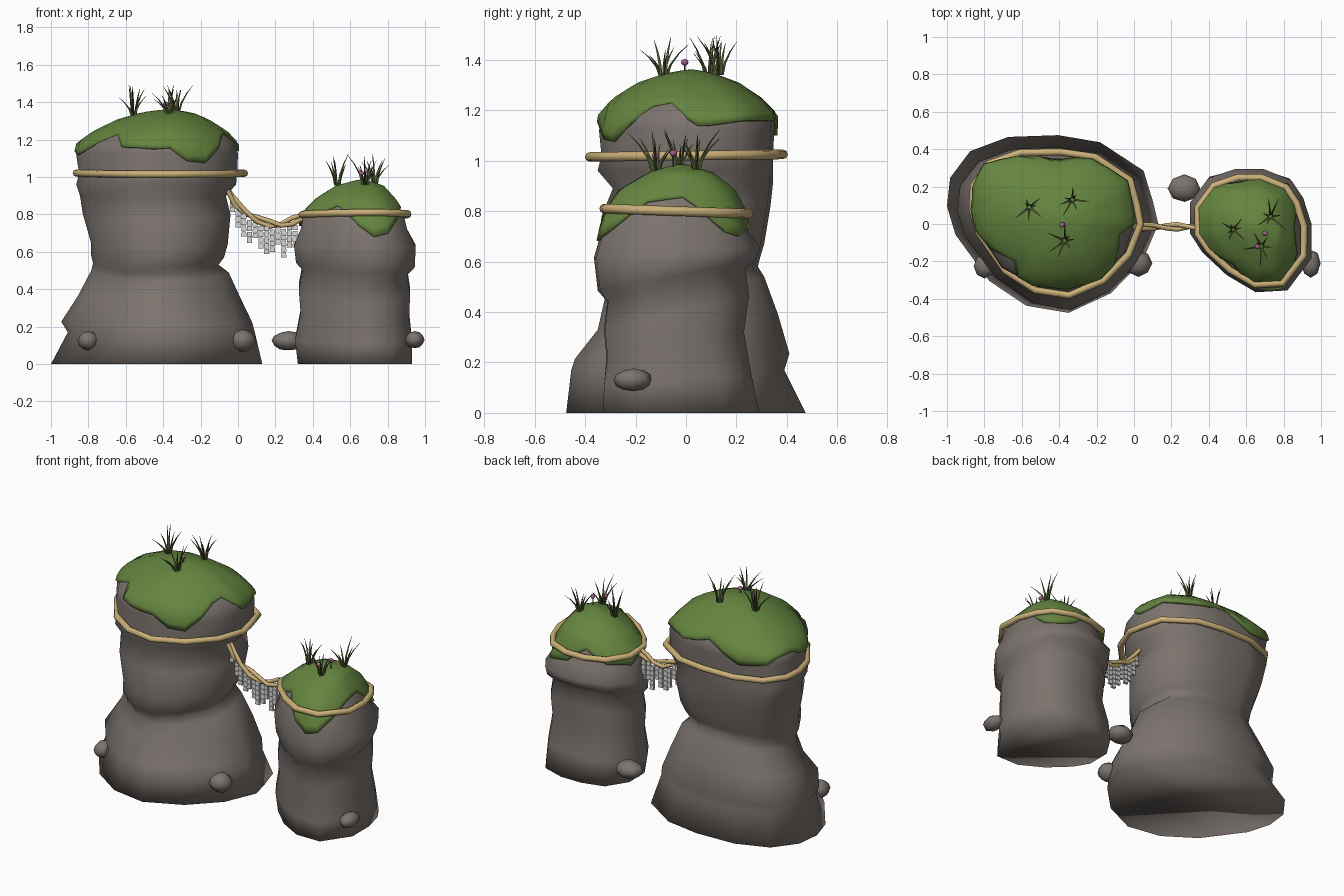
import bpy, bmesh, math, random
from mathutils import Vector

if "Cube" in bpy.data.objects:
    bpy.data.objects.remove(bpy.data.objects["Cube"])

random.seed(4)


def material(name, rgb):
    m = bpy.data.materials.new(name)
    m.diffuse_color = (*rgb, 1)
    m.use_nodes = True
    m.node_tree.nodes["Principled BSDF"].inputs["Base Color"].default_value = m.diffuse_color
    return m


STONE = material("stone grey", (0.20, 0.172, 0.155))
MOSS = material("moss green", (0.13, 0.235, 0.05))
ROPE = material("rope tan", (0.60, 0.44, 0.19))
PLATE = material("pale grey", (0.66, 0.66, 0.66))
BLADE = material("grass olive", (0.08, 0.105, 0.033))
PETAL = material("flower pink", (0.38, 0.11, 0.25))


def finish(bm, name, mat, smooth=True):
    bmesh.ops.remove_doubles(bm, verts=bm.verts, dist=0.0003)
    bmesh.ops.recalc_face_normals(bm, faces=bm.faces)
    mesh = bpy.data.meshes.new(name)
    bm.to_mesh(mesh)
    bm.free()
    mesh.materials.append(mat)
    for p in mesh.polygons:
        p.use_smooth = smooth
    ob = bpy.data.objects.new(name, mesh)
    bpy.context.collection.objects.link(ob)
    return ob


def loft(rows, name, mat, bottom=False):
    bm = bmesh.new()
    vs = [[bm.verts.new(p) for p in row] for row in rows]
    n = len(rows[0])
    for a, b in zip(vs, vs[1:]):
        for i in range(n):
            j = (i + 1) % n
            bm.faces.new((a[i], a[j], b[j], b[i]))
    if bottom:
        bm.faces.new(vs[0][::-1])
    return finish(bm, name, mat)


def place(outline_pt, ring, grow=0.0):
    # ring = z, x min, x max, y min, y max, tilt along y, boxiness
    u, v = outline_pt
    z, x0, x1, y0, y1, tilt, box = ring
    k = 1 + box * min(abs(u), abs(v))
    u, v = (max(-1, min(1, c * k)) for c in (u, v))
    return Vector(((x0 + x1) / 2 + u * ((x1 - x0) / 2 + grow),
                   (y0 + y1) / 2 + v * ((y1 - y0) / 2 + grow), z + tilt * v))


def ring_at(profile, z):
    for a, b in zip(profile, profile[1:]):
        if z <= b[0]:
            t = (z - a[0]) / (b[0] - a[0])
            return [p + (q - p) * t for p, q in zip(a, b)]
    return profile[-1]


def subdivide(pts):
    out = []
    for a, b in zip(pts, pts[1:] + pts[:1]):
        out += [a, tuple((p + q) / 2 for p, q in zip(a, b))]
    return out


def moss_cap(profile, outline, edges, name):
    # Dome that follows the rock down to a ragged lower edge
    top, rows = profile[-1][0], []
    for k in range(13):
        t = (k / 12) ** 1.6
        row = []
        for uv, e in zip(subdivide(outline), edges):
            z = top + (e - top) * t
            p = place(uv, ring_at(profile, z), 0.014 if k else 0)
            p.z += 0.012 * (1 - t)
            row.append(p)
        rows.append(row)
    sol = loft(rows, name, MOSS).modifiers.new("thickness", 'SOLIDIFY')
    sol.thickness = 0.02
    sol.offset = -1


def tube(points, radius, name, mat, cyclic=False):
    cu = bpy.data.curves.new(name, 'CURVE')
    cu.dimensions = '3D'
    cu.bevel_depth = radius
    cu.bevel_resolution = 2
    cu.use_fill_caps = True
    sp = cu.splines.new('POLY')
    sp.points.add(len(points) - 1)
    for p, co in zip(sp.points, points):
        p.co = (*co, 1)
    sp.use_cyclic_u = cyclic
    sp.use_smooth = True
    cu.materials.append(mat)
    bpy.context.collection.objects.link(bpy.data.objects.new(name, cu))


# Large rock pillar
big_outline = [(1, 0), (.95, .25), (.86, .6), (.45, .92), (.05, 1), (-.42, .98), (-.78, .82),
               (-.97, .52), (-1, .2), (-.92, -.12), (-.6, -.64), (-.25, -.92), (.15, -1),
               (.55, -.78), (.85, -.42)]
big = [(0, -1, .13, -.475, .475, 0, 0), (.17, -.91, .09, -.455, .39, 0, 0),
       (.225, -.945, .075, -.44, .41, .01, 0), (.36, -.855, .01, -.35, .365, .03, 0),
       (.49, -.785, -.05, -.325, .31, .05, 0), (.53, -.775, -.105, -.315, .285, .05, .03),
       (.57, -.785, -.075, -.35, .295, .05, .06), (.64, -.785, -.055, -.35, .31, .03, .08),
       (.80, -.83, -.04, -.335, .335, .02, .1), (.90, -.845, -.065, -.29, .345, .01, .1),
       (.96, -.865, -.01, -.35, .345, 0, .1), (1.02, -.85, -.005, -.335, .345, 0, .1),
       (1.12, -.865, .0, -.345, .35, 0, .1), (1.18, -.85, -.01, -.335, .35, 0, .09),
       (1.24, -.76, -.07, -.28, .29, 0, .06), (1.30, -.63, -.17, -.18, .20, 0, 0),
       (1.335, -.50, -.26, -.07, .10, 0, 0), (1.35, -.38, -.38, .02, .02, 0, 0)]
loft([[place(p, r) for p in big_outline] for r in big], "large_rock", STONE, True)
moss_cap(big, big_outline,
         [1.17, 1.14, 1.14, 1.15, 1.16, 1.16, 1.16, 1.18, 1.2, 1.15, 1.1, 1.11, 1.13, 1.16, 1.18,
          1.17, 1.14, 1.12, 1.13, 1.18, 1.235, 1.165, 1.16, 1.15, 1.155, 1.085, 1.075, 1.15,
          1.22, 1.235], "large_moss_cap")

# Small rock pillar
small_outline = [(1, .1), (.86, .53), (.66, .82), (.2, 1), (-.25, 1), (-.7, .85), (-1, .45),
                 (-1, -.05), (-.8, -.35), (-.4, -.72), (.08, -1), (.6, -.97), (1, -.45)]
small = [(0, .32, .93, -.33, .29, 0, .05), (.13, .305, .93, -.325, .26, .02, .05),
         (.27, .335, .915, -.315, .23, .05, .03), (.40, .325, .92, -.325, .25, .07, .03),
         (.505, .345, .905, -.312, .235, .065, .03), (.545, .31, .945, -.35, .275, .06, 0),
         (.635, .30, .95, -.365, .295, .02, 0), (.72, .335, .905, -.335, .245, 0, 0),
         (.80, .35, .885, -.31, .225, 0, 0), (.88, .43, .83, -.25, .18, 0, 0),
         (.945, .54, .765, -.13, .09, 0, 0), (.975, .66, .66, -.02, -.02, 0, 0)]
loft([[place(p, r) for p in small_outline] for r in small], "small_rock", STONE, True)
moss_cap(small, small_outline,
         [.86, .82, .76, .72, .70, .72, .74, .80, .83, .79, .76, .75, .74, .77, .80, .80, .80,
          .82, .85, .81, .745, .69, .705, .77, .84, .85], "small_moss_cap")

# Rope belts around both pillars
big_belt = (1.02, -.865, .035, -.382, .385, .005, .03)
small_belt = (.80, .345, .905, -.322, .245, -.01, 0)
tube([place(p, big_belt) for p in big_outline], .019, "large_rope_belt", ROPE, True)
tube([place(p, small_belt, .003) for p in small_outline], .019, "small_rope_belt", ROPE, True)

# Two twisted ropes sagging between the pillars
sag = [(-.06, .94), (-.02, .87), (.04, .81), (.10, .775), (.17, .75), (.23, .745), (.29, .765),
       (.37, .80)]
for s in (-1, 1):
    tube([(x, -.015 + s * .014 * math.cos(i * 1.3), z + s * .017 * math.sin(i * 1.3))
          for i, (x, z) in enumerate(sag)], .013, f"hanging_rope_{(s + 3) // 2}", ROPE)


def rope_height(x):
    for (xa, za), (xb, zb) in zip(sag, sag[1:]):
        if x <= xb:
            return za + (zb - za) * (x - xa) / (xb - xa)


# Small pale plates hanging in staggered columns
bm = bmesh.new()
for c, count in enumerate([2, 3, 4, 4, 3, 4, 5, 4, 3, 5, 4, 4]):
    x = -.03 + c * .0305
    for r in range(count):
        z = rope_height(x) - .03 - r * .031 - (c % 2) * .012
        for v in bmesh.ops.create_cube(bm, size=1)["verts"]:
            k = .85 if v.co.z > 0 else 1
            v.co = Vector((x + v.co.x * .029 * k, -.015 + (c % 2) * .008 + v.co.y * .016 * k,
                           z + v.co.z * .028))
finish(bm, "hanging_plates", PLATE, False)


def blob(x, y, z, a, b, c, name, mat, wobble=0.0):
    bm = bmesh.new()
    bmesh.ops.create_uvsphere(bm, u_segments=8, v_segments=6, radius=1)
    for v in bm.verts:
        k = 1 + random.uniform(-wobble, wobble)
        v.co = Vector((x + v.co.x * a * k, y + v.co.y * b * k, z + v.co.z * c * k))
    finish(bm, name, mat)


# Loose stones at the foot of the pillars
for i, s in enumerate([(-.80, -.225, .125, .055, .065, .052), (.025, -.21, .125, .07, .07, .06),
                       (.27, .19, .125, .088, .075, .052), (.945, -.21, .13, .05, .075, .045)]):
    blob(*s, f"loose_stone_{i + 1}", STONE, .05)


# Grass tufts made of tapering three-sided blades
def tuft(x, y, z, height, name):
    bm = bmesh.new()
    n = 7
    for i in range(n):
        a = i * 2 * math.pi / n + random.uniform(-.3, .3)
        h, lean = height * random.uniform(.5, 1), random.uniform(.02, .1)
        d = Vector((math.cos(a), math.sin(a), 0))
        rings = []
        for t in (0, .35, .7, 1):
            c = Vector((x, y, z)) + d * (.012 + lean * t ** 1.7) + Vector((0, 0, h * t))
            w = .0065 * (1 - t * t) + .0008
            rings.append([bm.verts.new(c + Vector((math.cos(a + k), math.sin(a + k), 0)) * w)
                          for k in (0, 2.1, 4.2)])
        for p, q in zip(rings, rings[1:]):
            for k in range(3):
                m = (k + 1) % 3
                bm.faces.new((p[k], p[m], q[m], q[k]))
    finish(bm, name, BLADE, False)


for i, t in enumerate([(-.56, .09, 1.33, .17), (-.33, .13, 1.34, .165), (-.37, -.09, 1.335, .16),
                       (.53, -.03, .955, .17), (.73, .04, .965, .17), (.68, -.12, .955, .17)]):
    tuft(*t, f"grass_tuft_{i + 1}")

# Tiny flowers on short stems
for i, (x, y, z) in enumerate([(-.385, -.005, 1.39), (.70, -.05, 1.03), (.66, -.12, 1.02)]):
    tube([(x, y, z - .06), (x, y, z)], .003, f"flower_stem_{i + 1}", BLADE)
    blob(x, y, z, .015, .015, .013, f"flower_head_{i + 1}", PETAL)
